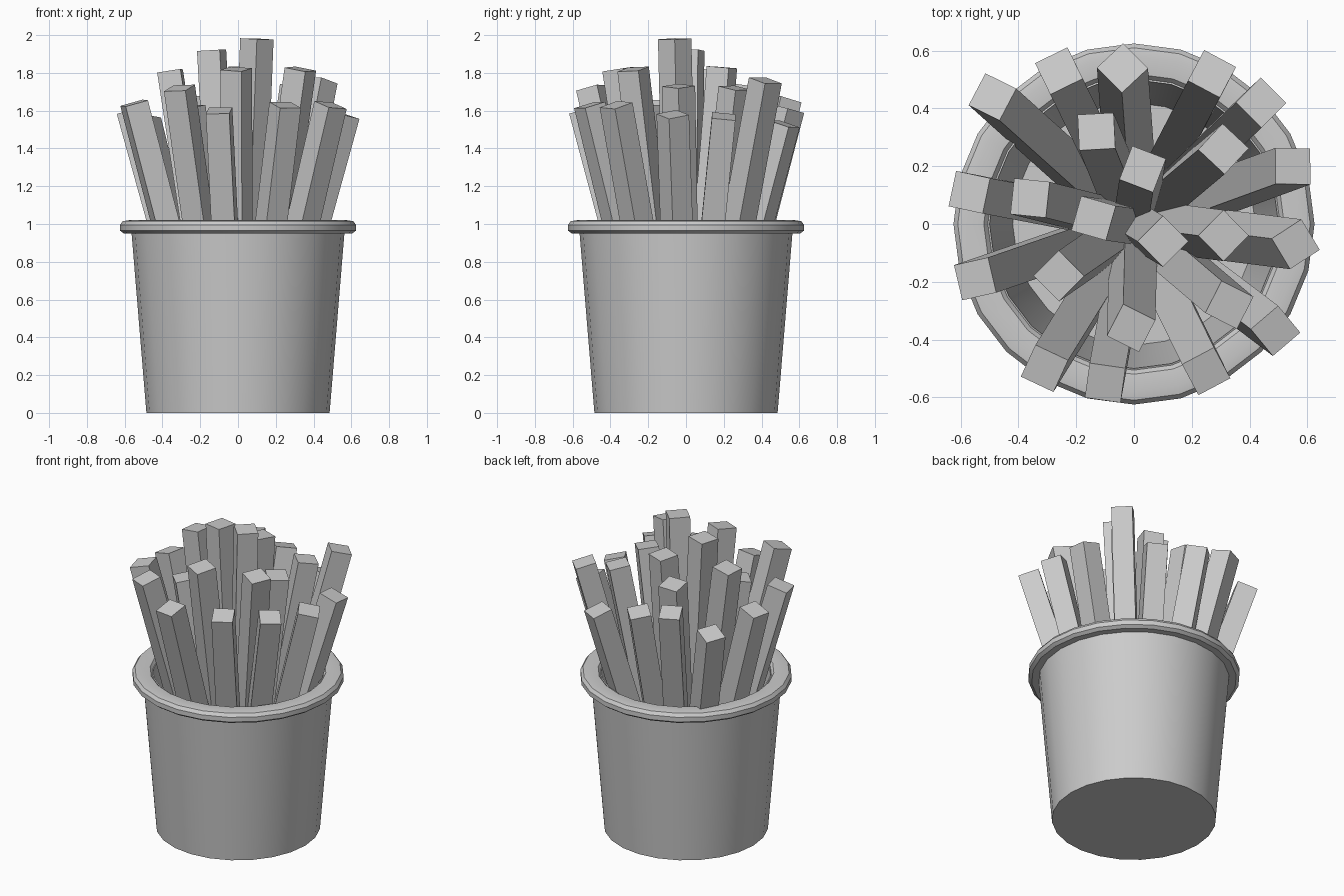
import bpy
import bmesh
from math import cos, sin, pi, radians
from mathutils import Matrix, Vector

cube = bpy.data.objects.get("Cube")
if cube:
    bpy.data.objects.remove(cube, do_unlink=True)

grey = bpy.data.materials.new("plain_grey")
grey.use_nodes = True
GREY = (0.6, 0.6, 0.6, 1)
grey.diffuse_color = GREY
grey.node_tree.nodes["Principled BSDF"].inputs["Base Color"].default_value = GREY


def add_object(name, bm):
    bmesh.ops.recalc_face_normals(bm, faces=bm.faces[:])
    mesh = bpy.data.meshes.new(name)
    bm.to_mesh(mesh)
    bm.free()
    mesh.materials.append(grey)
    obj = bpy.data.objects.new(name, mesh)
    bpy.context.scene.collection.objects.link(obj)
    return obj


def lathe(name, profile, sides=24, closed=False):
    """Turn a radius/height profile about z; open profiles get end caps."""
    bm = bmesh.new()
    rings = [[bm.verts.new((r * cos(2 * pi * i / sides), r * sin(2 * pi * i / sides), z))
              for i in range(sides)] for r, z in profile]
    pairs = list(zip(rings, rings[1:]))
    if closed:
        pairs.append((rings[-1], rings[0]))
    else:
        bm.faces.new(rings[0])
        bm.faces.new(rings[-1])
    for low, high in pairs:
        for i in range(sides):
            j = (i + 1) % sides
            bm.faces.new((low[i], low[j], high[j], high[i]))
    obj = add_object(name, bm)
    bpy.ops.object.select_all(action='DESELECT')
    bpy.context.view_layer.objects.active = obj
    obj.select_set(True)
    bpy.ops.object.shade_smooth_by_angle(angle=radians(30))
    return obj


def fry(name, x, y, z, yaw, width=0.125, floor=0.06, spread=0.25):
    """Square stick leaning outward from the bucket floor to its tip."""
    tip = Vector((x, y, z))
    foot = Vector((x * spread, y * spread, floor))
    axis = tip - foot
    bm = bmesh.new()
    bmesh.ops.create_cube(bm, size=1)
    lean = Vector((0, 0, 1)).rotation_difference(axis).to_matrix().to_4x4()
    place = (Matrix.Translation((tip + foot) / 2) @ lean
             @ Matrix.Rotation(radians(yaw), 4, 'Z')
             @ Matrix.Diagonal((width, width, axis.length, 1)))
    bm.transform(place)
    add_object(name, bm)


# Tapered bucket with hollow inside
lathe("bucket", [(0.485, 0), (0.565, 0.97), (0.5, 1.0), (0.42, 0.05)])

# Rolled rim
lathe("rim", [(0.555, 0.95), (0.605, 0.95), (0.625, 0.965), (0.625, 0.995),
              (0.61, 1.015), (0.58, 1.02), (0.52, 1.015), (0.5, 0.99)], closed=True)

# Fries: tip x, y, z and twist
fries = [
    # outer ring
    (-0.49, 0.44, 1.55, -27), (-0.26, 0.53, 1.66, 26), (-0.04, 0.54, 1.61, 44),
    (0.27, 0.52, 1.53, -28), (0.44, 0.42, 1.76, -45), (0.55, 0.2, 1.57, 0),
    (0.56, -0.07, 1.58, 32), (0.49, -0.37, 1.63, 40), (0.25, -0.51, 1.63, 28),
    (-0.1, -0.55, 1.6, -8), (-0.31, -0.5, 1.72, -25), (-0.55, -0.19, 1.64, 13),
    (-0.57, 0.11, 1.6, -12),
    # inner cluster
    (-0.36, 0.09, 1.81, -6), (-0.13, 0.32, 1.73, 3), (0.31, 0.26, 1.72, -43),
    (0.03, 0.19, 1.83, -21), (-0.14, 0.02, 1.92, -16), (0.1, -0.06, 1.98, -45),
    (-0.01, -0.36, 1.82, -27), (-0.26, -0.18, 1.62, 45), (0.33, -0.28, 1.82, -27),
    (0.31, -0.04, 1.73, -45),
]
for number, values in enumerate(fries, 1):
    fry(f"fry_{number:02d}", *values)
